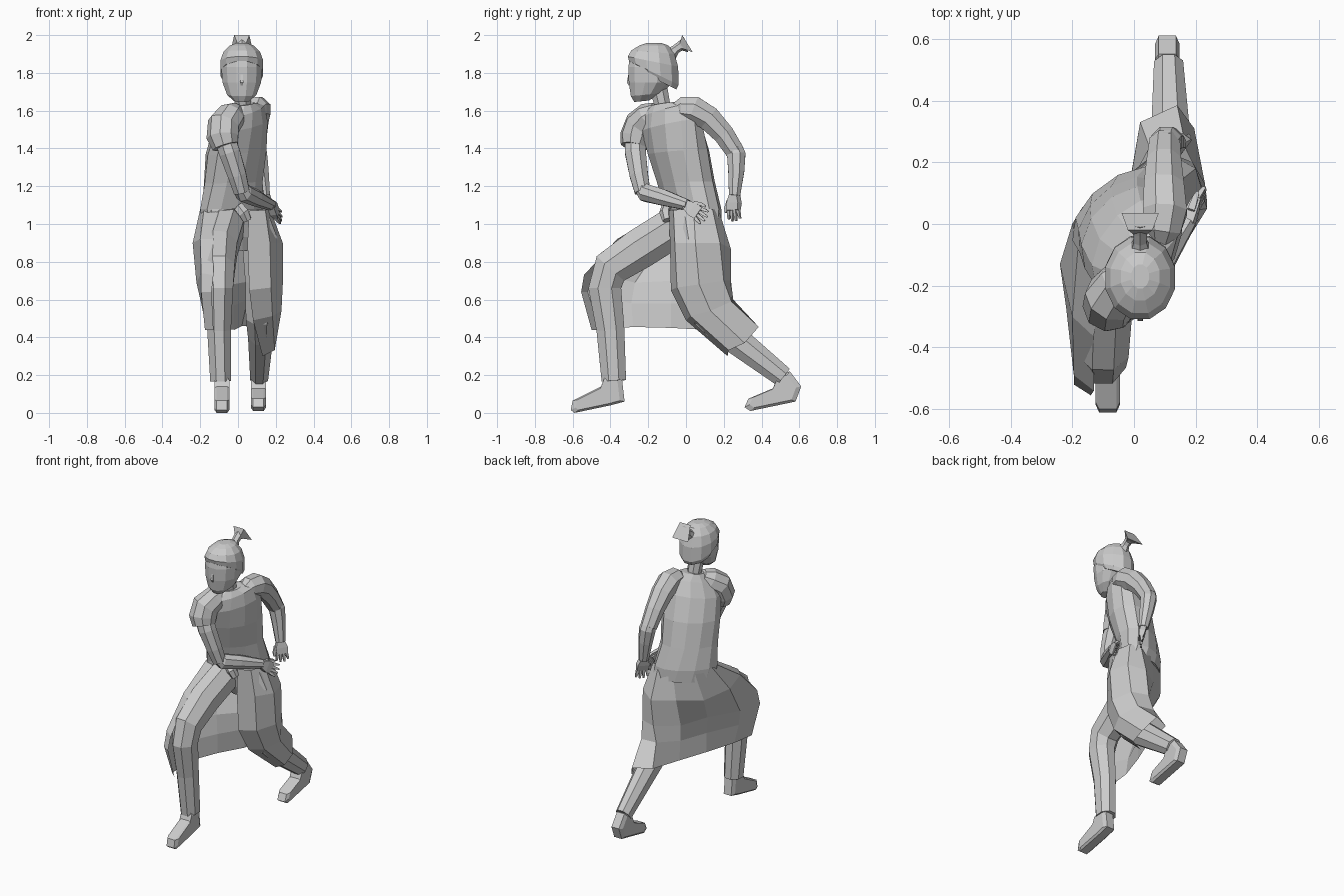
import bpy, bmesh
from math import sin, cos, pi, radians
from mathutils import Vector as V


def loft(name, rings, closed=True, caps=True):
    """Skin a list of equal-length point rows with flat quads."""
    bm = bmesh.new()
    rows = [[bm.verts.new(p) for p in r] for r in rings]
    n = len(rows[0])
    for a, b in zip(rows, rows[1:]):
        for i in range(n if closed else n - 1):
            j = (i + 1) % n
            bm.faces.new((a[i], a[j], b[j], b[i]))
    if closed and caps:
        bm.faces.new(rows[0][::-1])
        bm.faces.new(rows[-1])
    bmesh.ops.recalc_face_normals(bm, faces=bm.faces)
    me = bpy.data.meshes.new(name)
    bm.to_mesh(me)
    bm.free()
    ob = bpy.data.objects.new(name, me)
    bpy.context.collection.objects.link(ob)
    return ob


def tube(name, path, n=8, flat=1.0):
    """path: (x, y, z, radius); flat squashes the sideways radius."""
    pts = [V(p[:3]) for p in path]
    rings = []
    for i, p in enumerate(pts):
        d = (pts[min(i + 1, len(pts) - 1)] - pts[max(i - 1, 0)]).normalized()
        u = d.cross(V((1, 0, 0))).normalized()
        v = u.cross(d)
        r = path[i][3]
        rings.append([p + r * (flat * cos(t) * v + sin(t) * u)
                      for t in (2 * pi * (k + .5) / n for k in range(n))])
    return loft(name, rings)


def ellipse(cx, cy, z, a, b, deg=0, tilt=0, slope=0, n=12):
    """Horizontal ellipse; tilt lifts along its long axis, slope lifts along y."""
    c, s = cos(radians(deg)), sin(radians(deg))
    out = []
    for k in range(n):
        t = 2 * pi * (k + .5) / n
        l, m = a * cos(t), b * sin(t)
        x, y = l * c - m * s, l * s + m * c
        out.append((cx + x, cy + y, z + tilt * l + slope * y))
    return out


# Twisted torso
loft("torso", [ellipse(*r) for r in [
    (-.01, .04, 1.0, .2, .12, 32, 0),
    (-.025, .035, 1.08, .2, .12, 36, 0),
    (-.025, .0, 1.22, .18, .128, 42, .03),
    (-.01, -.04, 1.38, .185, .138, 46, .08),
    (.01, -.08, 1.52, .185, .12, 53, .2),
    (.03, -.1, 1.6, .155, .085, 57, .25),
    (.03, -.12, 1.635, .07, .055, 57, .15)]])
loft("belt", [ellipse(-.01, .025, z, .19, .12, 36) for z in (1.03, 1.08)])
tube("belt_knot", [(.0, -.1, 1.09, .03), (.03, -.11, 1.06, .032), (.05, -.1, 1.02, .025)], 6)

# Neck and head
tube("neck", [(.03, -.11, 1.56, .06), (.025, -.125, 1.63, .045), (.02, -.15, 1.74, .052)])
loft("head", [ellipse(.02, cy, z, rx, ry, 0, 0, sl) for z, cy, rx, ry, sl in [
    (1.65, -.235, .04, .04, .1), (1.685, -.21, .08, .085, .1), (1.75, -.185, .106, .122, 0),
    (1.83, -.18, .112, .13, 0), (1.89, -.18, .1, .12, 0), (1.93, -.175, .07, .085, 0)]])
tube("nose", [(.02, -.3, 1.79, .008), (.02, -.305, 1.75, .012), (.02, -.297, 1.735, .008)], 4)
loft("hair", [ellipse(.02, cy, z, rx, ry, 0, 0, sl) for cy, z, rx, ry, sl in [
    (-.155, 1.765, .1, .108, -.5), (-.17, 1.8, .116, .136, -.48), (-.175, 1.86, .117, .138, -.2),
    (-.175, 1.91, .1, .118, -.08), (-.17, 1.945, .065, .08, 0), (-.17, 1.958, .03, .04, 0)]])
tube("topknot", [(.02, -.09, 1.89, .04), (.02, -.055, 1.925, .024),
                 (.02, -.03, 1.942, .026), (.02, .0, 1.95, .042)], 6)
loft("topknot_fan", [[(.0, -.035, 1.95), (.04, -.035, 1.95), (.04, -.02, 1.93), (.0, -.02, 1.93)],
                     [(-.02, -.02, 2.0), (.06, -.02, 2.0), (.08, .035, 1.91), (-.04, .035, 1.91)]])


# Hands: palm, four fingers and thumb
def hand(name, wrist, d, across):
    w, d, a = V(wrist), V(d).normalized(), V(across).normalized()
    t = d.cross(a)

    def slab(p, wide, thick):
        return [p + a * wide * i + t * thick * j for i, j in ((-1, -1), (1, -1), (1, 1), (-1, 1))]
    loft(name + "_palm", [slab(w - d * .01, .022, .019), slab(w + d * .04, .038, .018),
                          slab(w + d * .08, .036, .014)])
    for k in range(4):
        o = w + d * .075 + a * (k - 1.5) * .019
        e = o + d * (.06 if k in (1, 2) else .048) + a * (k - 1.5) * .006 + t * .012
        loft(name + "_finger", [slab(o, .0085, .009), slab((o + e) / 2, .008, .008), slab(e, .005, .005)])
    o = w + d * .025 + a * .03
    loft(name + "_thumb", [slab(o, .012, .012), slab(o + d * .04 + a * .018, .009, .009),
                           slab(o + d * .065 + a * .02, .005, .005)])


# Arm held across the front, with a cap sleeve
tube("front_sleeve", [(-.01, -.15, 1.6, .05), (-.035, -.19, 1.57, .08), (-.075, -.24, 1.525, .088),
                      (-.08, -.265, 1.46, .087), (-.065, -.275, 1.41, .072)], 9)
tube("front_upper_arm", [(-.08, -.265, 1.48, .058), (-.045, -.268, 1.38, .06),
                         (-.005, -.25, 1.26, .053), (.02, -.23, 1.17, .045)])
tube("front_forearm", [(.005, -.245, 1.2, .036), (.03, -.215, 1.165, .05),
                       (.09, -.12, 1.14, .046), (.175, .01, 1.1, .03)])
hand("front_hand", (.175, .005, 1.1), (.05, .12, -.085), (.05, .55, .8))

# Arm pulled back
tube("back_upper_arm", [(.085, -.06, 1.6, .04), (.09, -.02, 1.612, .066), (.1, .04, 1.605, .077),
                        (.097, .12, 1.56, .07), (.097, .2, 1.475, .06), (.1, .262, 1.38, .053)])
tube("back_forearm", [(.1, .255, 1.41, .045), (.105, .266, 1.37, .053),
                      (.12, .266, 1.28, .046), (.14, .257, 1.15, .032)])
hand("back_hand", (.14, .257, 1.15), (.03, -.01, -.15), (-.6, -.8, -.05))

# Trousers
tube("front_trouser", [(-.03, .03, 1.03, .1), (-.06, -.06, .985, .115), (-.095, -.24, .872, .116),
                       (-.1, -.4, .765, .105), (-.1, -.43, .66, .094),
                       (-.1, -.4, .44, .08), (-.092, -.382, .17, .07)], 8, .85)
tube("back_trouser", [(.08, .04, 1.03, .11), (.115, .06, .92, .12), (.125, .08, .7, .11),
                      (.12, .13, .51, .1), (.12, .22, .42, .085), (.112, .515, .19, .06)], 8, .85)
loft("pelvis", [ellipse(.01, .03, z, a, b, 32) for z, a, b in
                ((.86, .07, .06), (.93, .15, .09), (1.03, .18, .11))])

# Long open coat skirt: rows run from the front-leg edge around the back to the other edge
rows = [
    [(-.1, -.13, 1.06), (-.18, -.06, 1.08), (-.2, 0, 1.08), (-.13, .1, 1.08), (-.01, .16, 1.07),
     (.09, .175, 1.07), (.15, .14, 1.08), (.17, .04, 1.08), (.06, -.09, 1.07)],
    [(-.13, -.365, .92), (-.2, -.3, .92), (-.24, -.13, .9), (-.17, .05, .87), (-.03, .15, .87),
     (.1, .237, .87), (.2, .18, .9), (.237, .05, .9), (.05, -.085, .9)],
    [(-.13, -.54, .73), (-.195, -.49, .74), (-.22, -.27, .69), (-.12, -.06, .7), (-.03, .1, .68),
     (.08, .238, .7), (.19, .2, .7), (.237, .07, .68), (.06, -.08, .65)],
    [(-.14, -.555, .64), (-.195, -.52, .64), (-.195, -.29, .58), (-.1, -.08, .58), (-.02, .09, .57),
     (.05, .25, .6), (.17, .24, .59), (.23, .13, .54), (.08, .0, .49)],
    [(-.13, -.5, .44), (-.175, -.46, .44), (-.17, -.28, .455), (-.1, -.08, .45), (-.02, .1, .44),
     (.02, .33, .46), (.14, .385, .455), (.195, .31, .37), (.13, .22, .3)]]
for r in rows:  # round the outer front corner over the rear thigh
    r.insert(8, V(r[7]).lerp(V(r[8]), .55) + V((.035, -.035, 0)))
loft("coat_skirt", rows, closed=False)


# Shoes: side profile widened across x
def shoe(name, x, prof):
    cy = sum(p[0] for p in prof) / len(prof)
    cz = sum(p[1] for p in prof) / len(prof)
    loft(name, [[(x + o, cy + (y - cy) * s, cz + (z - cz) * s) for y, z in prof]
                for o, s in ((-.04, .82), (-.028, 1), (.028, 1), (.04, .82))])


shoe("front_shoe", -.085, [(-.43, .19), (-.34, .19), (-.325, .06), (-.4, .04), (-.59, 0),
                           (-.61, .015), (-.6, .065), (-.45, .14)])
shoe("back_shoe", .108, [(.49, .2), (.55, .22), (.61, .14), (.58, .06), (.34, .01),
                         (.31, .03), (.33, .075), (.46, .13)])
